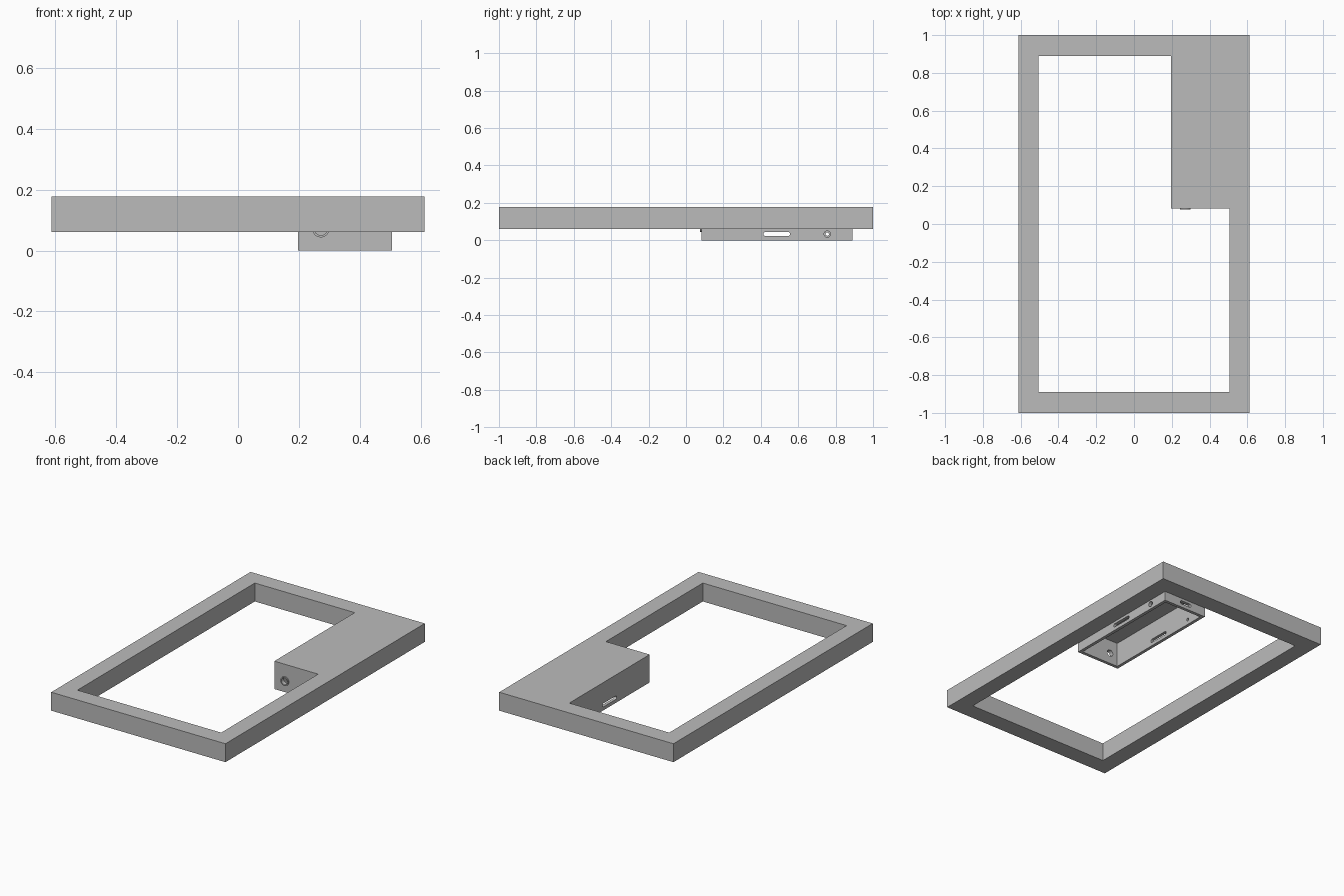
import bpy, bmesh, math
from mathutils import Matrix

if "Cube" in bpy.data.objects:
    bpy.data.objects.remove(bpy.data.objects["Cube"])

grey = bpy.data.materials.new("plain_grey")
grey.diffuse_color = (0.5, 0.5, 0.5, 1)
grey.use_nodes = True
grey.node_tree.nodes["Principled BSDF"].inputs["Base Color"].default_value = grey.diffuse_color


def finish(name, bm):
    bmesh.ops.recalc_face_normals(bm, faces=bm.faces)
    me = bpy.data.meshes.new(name)
    bm.to_mesh(me)
    bm.free()
    me.materials.append(grey)
    ob = bpy.data.objects.new(name, me)
    bpy.context.collection.objects.link(ob)
    return ob


def prism(name, pts, z0, z1, matrix=None):
    """Extrude a flat outline from z0 to z1, then place it."""
    bm = bmesh.new()
    face = bm.faces.new([bm.verts.new((x, y, z0)) for x, y in pts])
    top = bmesh.ops.extrude_face_region(bm, geom=[face])["geom"]
    bmesh.ops.translate(bm, vec=(0, 0, z1 - z0),
                        verts=[v for v in top if isinstance(v, bmesh.types.BMVert)])
    if matrix:
        bm.transform(matrix)
    return finish(name, bm)


def box(name, x0, x1, y0, y1, z0, z1):
    return prism(name, [(x0, y0), (x1, y0), (x1, y1), (x0, y1)], z0, z1)


def stadium(radius, length=0.0, n=16):
    """Circle, or a rounded slot stretched along x."""
    pts = []
    for side, start in ((1, -math.pi / 2), (-1, math.pi / 2)):
        steps = n if length == 0 else n + 1
        for i in range(steps):
            a = start + math.pi * i / n
            pts.append((side * length / 2 + radius * math.cos(a), radius * math.sin(a)))
    return pts


def boolean(ob, other, op):
    mod = ob.modifiers.new(op.lower(), "BOOLEAN")
    mod.operation, mod.object, mod.solver = op, other, "EXACT"
    dg = bpy.context.evaluated_depsgraph_get()
    me = bpy.data.meshes.new_from_object(ob.evaluated_get(dg))
    ob.modifiers.clear()
    ob.data = me
    bpy.data.objects.remove(other)


# local x -> world y, local z -> world x (holes through the long walls)
ALONG_X = Matrix(((0, 0, 1, 0), (1, 0, 0, 0), (0, 1, 0, 0), (0, 0, 0, 1)))
# local x -> world x, local z -> world -y (holes through the end walls)
ALONG_Y = Matrix(((1, 0, 0, 0), (0, 0, -1, 0), (0, 1, 0, 0), (0, 0, 0, 1)))

X0, X1, Y0, Y1 = 0.197, 0.505, 0.083, 0.89    # housing footprint
WALL, HOLE_Z = 0.02, 0.033

# outer frame, with its opening stepped around the housing
frame = box("frame_with_housing", -0.612, 0.612, -1, 1, 0.06, 0.177)
opening = [(-X1, -Y1), (X1, -Y1), (X1, Y0), (X0, Y0), (X0, Y1), (-X1, Y1)]
boolean(frame, prism("cutter", opening, -0.1, 0.3), "DIFFERENCE")

# housing hanging under the frame, hollow and open at the bottom
boolean(frame, box("lower", X0, X1, Y0, Y1, 0, 0.06), "UNION")
boolean(frame, box("cutter", X0 + WALL, X1 - WALL, Y0 + WALL, Y1 - WALL, -0.1, 0.157),
        "DIFFERENCE")

# screw holes: wide in the outer wall, narrow in the inner wall
for y in (0.215, 0.755):
    place = Matrix.Translation((0, y, HOLE_Z)) @ ALONG_X
    boolean(frame, prism("cutter", stadium(0.017), X1 - 0.04, X1 + 0.04, place), "DIFFERENCE")
    boolean(frame, prism("cutter", stadium(0.009), X0 - 0.04, X0 + 0.04, place), "DIFFERENCE")

# long slot through both long walls, short slot in the back wall
place = Matrix.Translation((0, 0.485, HOLE_Z)) @ ALONG_X
boolean(frame, prism("cutter", stadium(0.011, 0.12), X0 - 0.05, X1 + 0.05, place), "DIFFERENCE")
place = Matrix.Translation((0.345, Y1, HOLE_Z)) @ ALONG_Y
boolean(frame, prism("cutter", stadium(0.011, 0.06), -0.05, 0.05, place), "DIFFERENCE")

# cable hole in the front wall with a slim raised collar
place = Matrix.Translation((0.272, Y0, 0.071)) @ ALONG_Y
boolean(frame, prism("cutter", stadium(0.021), -0.05, 0.05, place), "DIFFERENCE")
collar = prism("cable_collar", stadium(0.028), 0, 0.007, place)
boolean(collar, prism("cutter", stadium(0.021), -0.05, 0.05, place), "DIFFERENCE")

# keep hard edges, smooth only the round holes
for ob in (frame, collar):
    bpy.ops.object.select_all(action="DESELECT")
    ob.select_set(True)
    bpy.context.view_layer.objects.active = ob
    bpy.ops.object.shade_smooth_by_angle(angle=math.radians(30))
